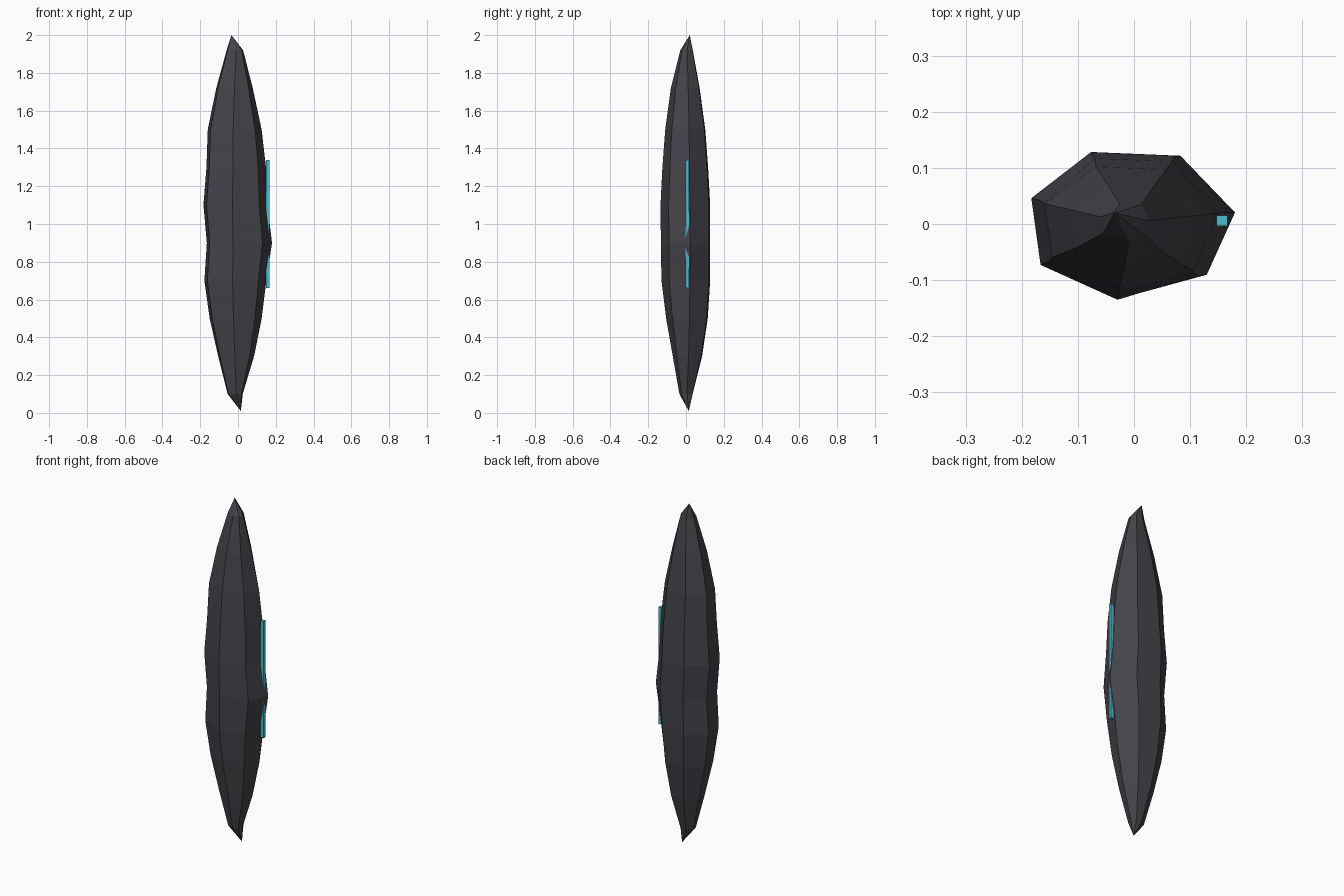
import bpy
import bmesh
from mathutils import Vector

cube = bpy.data.objects.get("Cube")
if cube:
    bpy.data.objects.remove(cube, do_unlink=True)


def material(name, rgb):
    mat = bpy.data.materials.new(name)
    mat.use_nodes = True
    mat.diffuse_color = (*rgb, 1)
    mat.node_tree.nodes["Principled BSDF"].inputs["Base Color"].default_value = (*rgb, 1)
    return mat


def add_object(name, bm, mat):
    bmesh.ops.recalc_face_normals(bm, faces=bm.faces)
    mesh = bpy.data.meshes.new(name)
    bm.to_mesh(mesh)
    bm.free()
    mesh.materials.append(mat)
    obj = bpy.data.objects.new(name, mesh)
    bpy.context.collection.objects.link(obj)
    return obj


stone = material("dark stone", (0.056, 0.056, 0.068))
teal = material("glowing teal", (0.08, 0.50, 0.62))

# Seven-sided cross-section, as fractions of the extents on each side
SECTION = [(1, 0.16), (0.46, 0.95), (-0.42, 1), (-1, 0.36),
           (-0.91, -0.54), (-0.16, -1), (0.72, -0.68)]

# Ring height and its extents to the -x, +x, -y and +y sides
RINGS = [
    (0.10, 0.055, 0.025, 0.035, 0.035),
    (0.30, 0.105, 0.085, 0.070, 0.085),
    (0.50, 0.150, 0.125, 0.105, 0.115),
    (0.70, 0.178, 0.150, 0.130, 0.128),
    (0.90, 0.165, 0.180, 0.133, 0.128),
    (1.10, 0.183, 0.156, 0.135, 0.128),
    (1.30, 0.167, 0.148, 0.125, 0.117),
    (1.50, 0.160, 0.125, 0.110, 0.102),
    (1.72, 0.115, 0.078, 0.080, 0.072),
    (1.92, 0.060, 0.027, 0.030, 0.036),
]

# Faceted shard, tapering to an off-centre point at both ends
bm = bmesh.new()
rings = []
for z, left, right, front, back in RINGS:
    rings.append([bm.verts.new((x * (right if x > 0 else left),
                                y * (back if y > 0 else front), z))
                  for x, y in SECTION])
bottom = bm.verts.new((0.015, 0.015, 0.01))
top = bm.verts.new((-0.035, 0.02, 2.0))
count = len(SECTION)
for i in range(count):
    j = (i + 1) % count
    for low, high in zip(rings, rings[1:]):
        bm.faces.new((low[i], low[j], high[j], high[i]))
    bm.faces.new((bottom, rings[0][j], rings[0][i]))
    bm.faces.new((top, rings[-1][i], rings[-1][j]))
add_object("shard", bm, stone)

# Slim glowing strip set into the side of the shard
bm = bmesh.new()
bmesh.ops.create_cube(bm, size=1)
bmesh.ops.scale(bm, vec=Vector((0.02, 0.019, 0.68)), verts=bm.verts)
bmesh.ops.translate(bm, vec=Vector((0.157, 0.006, 1.0)), verts=bm.verts)
add_object("glow_strip", bm, teal)
